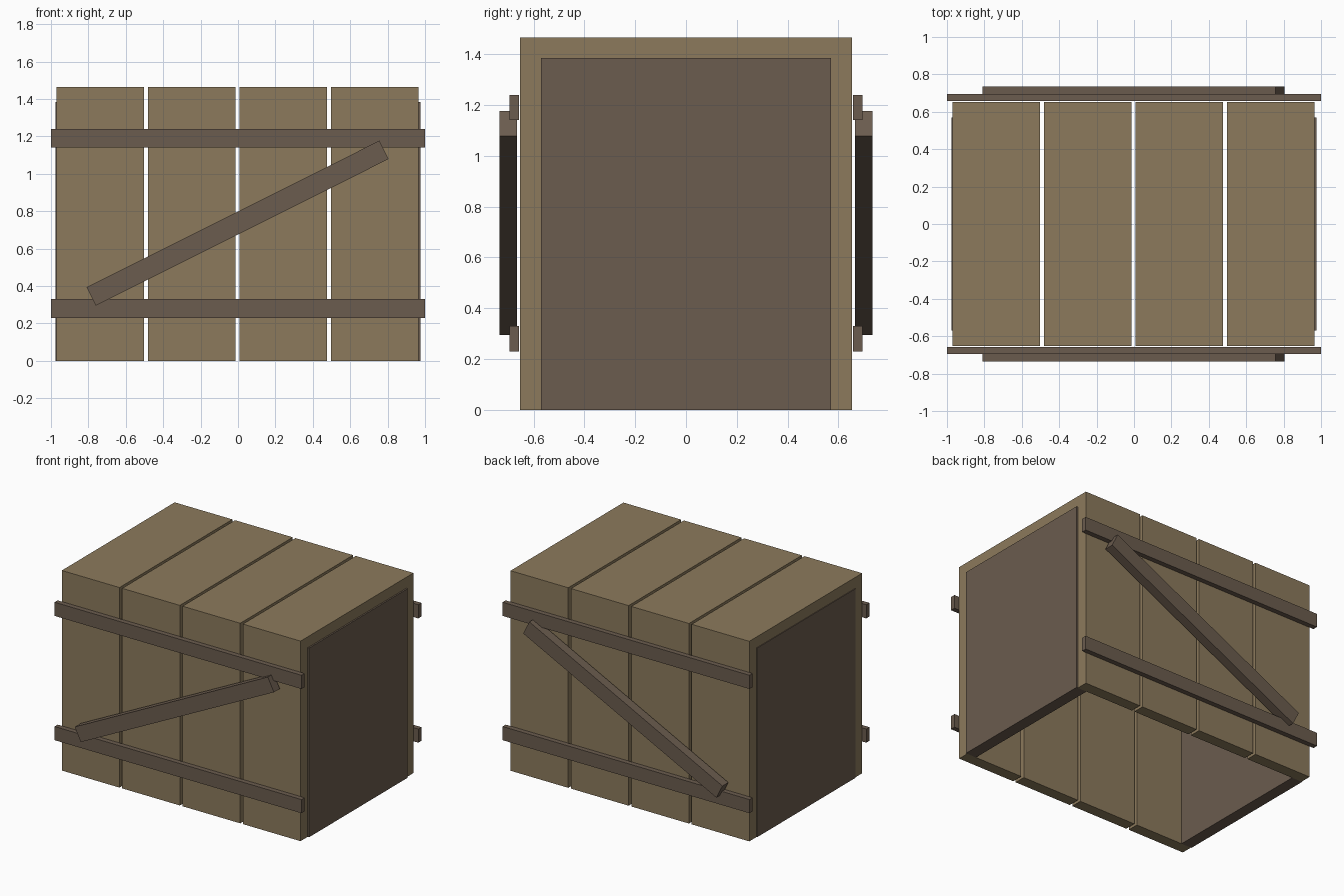
import bpy, bmesh, math
from mathutils import Matrix

if "Cube" in bpy.data.objects:
    bpy.data.objects.remove(bpy.data.objects["Cube"])


def material(name, rgb):
    m = bpy.data.materials.new(name)
    m.diffuse_color = (*rgb, 1.0)
    m.use_nodes = True
    m.node_tree.nodes["Principled BSDF"].inputs["Base Color"].default_value = m.diffuse_color
    return m


TAN = material("tan wood", (0.262, 0.195, 0.107))
BROWN = material("dark brown wood", (0.147, 0.107, 0.077))


def finish(name, bm, mat):
    bmesh.ops.recalc_face_normals(bm, faces=bm.faces)
    me = bpy.data.meshes.new(name)
    bm.to_mesh(me)
    bm.free()
    me.materials.append(mat)
    ob = bpy.data.objects.new(name, me)
    bpy.context.collection.objects.link(ob)
    return ob


def box(name, center, size, mat, tilt=0.0):
    bm = bmesh.new()
    bmesh.ops.create_cube(bm, size=1.0, matrix=Matrix.Diagonal((*size, 1)))
    ob = finish(name, bm, mat)
    ob.location = center
    ob.rotation_euler.y = -tilt
    return ob


def wrap_plank(name, x0, x1):
    # Upside-down U profile: front wall, top and back wall in one piece
    yo, yi, zo, zi = 0.653, 0.57, 1.465, 1.385
    prof = [(-yo, 0), (-yo, zo), (yo, zo), (yo, 0),
            (yi, 0), (yi, zi), (-yi, zi), (-yi, 0)]
    bm = bmesh.new()
    face = bm.faces.new([bm.verts.new((x0, y, z)) for y, z in prof])
    ext = bmesh.ops.extrude_face_region(bm, geom=[face])
    verts = [g for g in ext["geom"] if isinstance(g, bmesh.types.BMVert)]
    bmesh.ops.translate(bm, verts=verts, vec=(x1 - x0, 0, 0))
    return finish(name, bm, TAN)


# Four planks wrapping over the crate, with see-through gaps
for i in range(4):
    x = -0.97 + i * 0.489
    wrap_plank(f"wrap_plank_{i + 1}", x, x + 0.467)

# Recessed end panels, standing slightly proud of the planks
for side, s in (("left", -1), ("right", 1)):
    box(f"end_panel_{side}", (s * 0.932, 0, 0.6925), (0.086, 1.14, 1.385), BROWN)

# Horizontal rails and diagonal brace on front and back
for side, s in (("front", -1), ("back", 1)):
    for level, z in (("lower", 0.28), ("upper", 1.19)):
        box(f"{side}_rail_{level}", (0, s * 0.676, z), (2.0, 0.036, 0.10), BROWN)
    box(f"{side}_diagonal_brace", (-0.002, s * 0.70, 0.736),
        (1.75, 0.068, 0.11), BROWN, math.radians(26.6))
